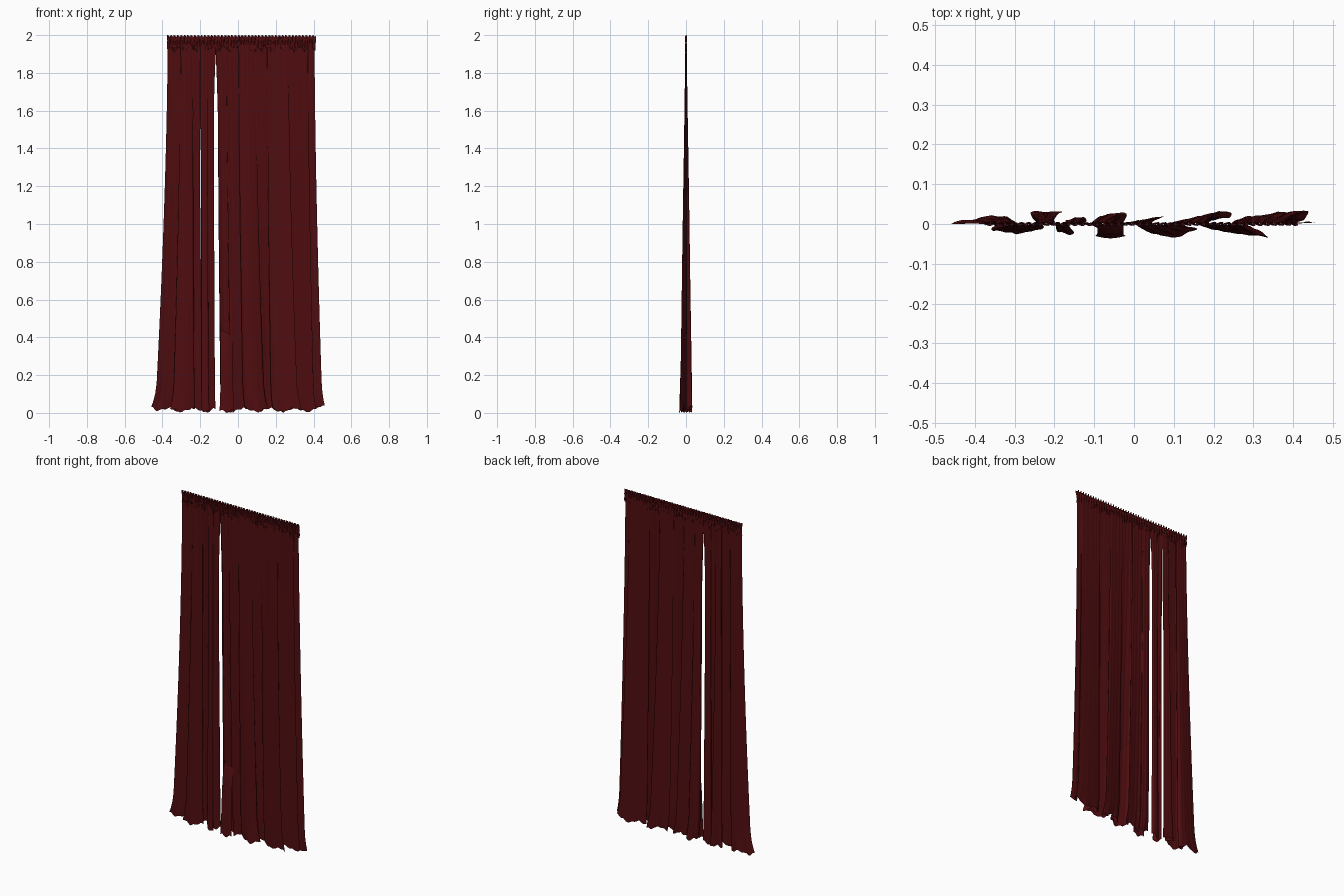
import bpy, math
from mathutils import Vector

if "Cube" in bpy.data.objects:
    bpy.data.objects.remove(bpy.data.objects["Cube"])

red = bpy.data.materials.new("dark red cloth")
red.diffuse_color = (0.08, 0.004, 0.005, 1)
red.use_nodes = True
red.node_tree.nodes["Principled BSDF"].inputs["Base Color"].default_value = red.diffuse_color


def sheet(name, rows):
    """Smooth cloth surface from rows of points."""
    n = len(rows[0])
    verts = [p for r in rows for p in r]
    faces = [(j * n + i, j * n + i + 1, (j + 1) * n + i + 1, (j + 1) * n + i)
             for j in range(len(rows) - 1) for i in range(n - 1)]
    me = bpy.data.meshes.new(name)
    me.from_pydata(verts, [], faces)
    me.materials.append(red)
    ob = bpy.data.objects.new(name, me)
    bpy.context.collection.objects.link(ob)
    bpy.ops.object.select_all(action='DESELECT')
    bpy.context.view_layer.objects.active = ob
    ob.select_set(True)
    bpy.ops.object.shade_smooth_by_angle(angle=math.radians(60))
    return ob


def spline(pts, sub=7):
    """Catmull-Rom curve through the fold points."""
    p = [Vector(q) for q in pts]
    p = [p[0]] + p + [p[-1]]
    out = []
    for a, b, c, d in zip(p, p[1:], p[2:], p[3:]):
        for k in range(sub):
            t = k / sub
            out.append(0.5 * (2 * b + (c - a) * t + (2 * a - 5 * b + 4 * c - d) * t * t
                              + (3 * b - a - 3 * c + d) * t ** 3))
    return out + [p[-1]]


def clamp(v):
    return max(0.0, min(1.0, v))


def panel(name, pts, top_l, top_r, open_l=(0, 1), open_r=(0, 1), top=1.95, rows=36):
    """Hanging cloth: shallow gathers at the top grow into deep folds below.
    open_l / open_r = (gap width, height where the gap begins)."""
    path = spline(pts)
    length = [0.0]
    for a, b in zip(path, path[1:]):
        length.append(length[-1] + (b - a).length)
    x0, x1 = path[0].x, path[-1].x
    grid = []
    for j in range(rows + 1):
        v = j / rows
        row = []
        for p, l in zip(path, length):
            s = l / length[-1]
            scaled = (p.x - x0) / (x1 - x0)
            xt = top_l + (top_r - top_l) * (0.45 * s + 0.55 * scaled)
            xt = max(top_l, min(top_r, xt))
            # ragged hem with raised outer corners
            hem = 0.016 + 0.010 * math.sin(p.x * 47) + 0.005 * math.sin(l * 130)
            hem += 0.016 * clamp((abs(p.x) - 0.40) / 0.06)
            z = hem + (top - hem) * (1 - (1 - v) ** 1.0)
            if v < 0.12:
                z = hem + (top - hem) * v * (0.35 + 0.65 * v / 0.12)
            t = clamp((2 - z) / 2)
            g = 0.72 * t ** 1.6 + 0.28 * clamp((0.16 - z) / 0.14) ** 2
            x = xt + (p.x - xt) * g
            x += open_l[0] * clamp((open_l[1] - z) / 0.3) ** 0.6 * math.exp(-abs(xt - top_l) / 0.03)
            x -= open_r[0] * clamp((open_r[1] - z) / 0.3) ** 0.6 * math.exp(-abs(xt - top_r) / 0.03)
            y = p.y * (0.04 + 0.85 * t) + 0.0012 * math.sin(l * 190 + z * 2)
            # rolled hem
            y += 0.004 * clamp((0.06 - z) / 0.05) * math.sin(l * 80)
            row.append((x, y, z))
        grid.append(row)
    return sheet(name, grid)


# left panel
panel("left_panel",
      [(-0.465, 0), (-0.42, .012), (-0.34, .023), (-0.31, .008), (-0.36, -.008),
       (-0.33, -.024), (-0.25, -.02), (-0.225, -.005), (-0.255, .015), (-0.25, .036),
       (-0.175, .031)],
      -0.372, -0.20, open_r=(0.005, 1.56))

# narrow loose strip beside the opening
panel("narrow_strip",
      [(-0.20, 0), (-0.195, -.022), (-0.15, -.024), (-0.17, -.004), (-0.165, .012),
       (-0.125, .02), (-0.108, .006)],
      -0.20, -0.118, open_l=(0.005, 1.56), open_r=(0.011, 1.87))

# wide right panel
panel("right_panel",
      [(-0.088, -.014), (-0.095, .015), (-0.06, .029), (-0.02, .025), (-0.03, .003),
       (0.01, .006), (0.075, .019), (0.04, 0), (0.045, -.022), (0.10, -.035),
       (0.16, -.015), (0.12, .003), (0.17, .02), (0.24, .036), (0.235, .018),
       (0.185, .004), (0.21, -.016), (0.335, -.035), (0.30, -.012), (0.26, .01),
       (0.33, .026), (0.44, .037), (0.43, .015), (0.415, .004), (0.465, .005)],
      -0.118, 0.405, open_l=(0.010, 1.87))

# turned-out flap at the foot of the opening
flap = []
for j in range(11):
    v = j / 10
    z = 0.008 + (0.41 - 0.008) * v
    row = []
    for i in range(13):
        u = i / 12
        x = -0.092 + 0.065 * u + 0.012 * (u - 0.5) * (1 - v) ** 4
        y = -0.030 + 0.012 * v - 0.006 * math.sin(math.pi * u) + 0.022 * v ** 6
        row.append((x, y, z + 0.03 * (1 - u) * v ** 3 + 0.008 * math.sin(u * 9) * (1 - v)))
    flap.append(row)
sheet("front_flap", flap)

# gathered heading along the top
head = []
N, PLEATS = 400, 44
for j in range(9):
    v = j / 8
    row = []
    for i in range(N + 1):
        u = i / N
        a = 2 * math.pi * PLEATS * u
        pinch = 0.35 if j in (3, 4) else 1.0
        x = -0.377 + 0.787 * u + 0.003 * math.sin(2 * a + v * 2) * pinch
        y = 0.0045 * math.sin(a + 1.2 * math.sin(5 * v)) * pinch
        low = 1.925 + 0.012 * math.sin(a * 0.31) + 0.006 * math.sin(a * 0.73)
        high = 1.996 + 0.004 * math.sin(a)
        row.append((x, y, low + (high - low) * v))
    head.append(row)
sheet("gathered_heading", head)
